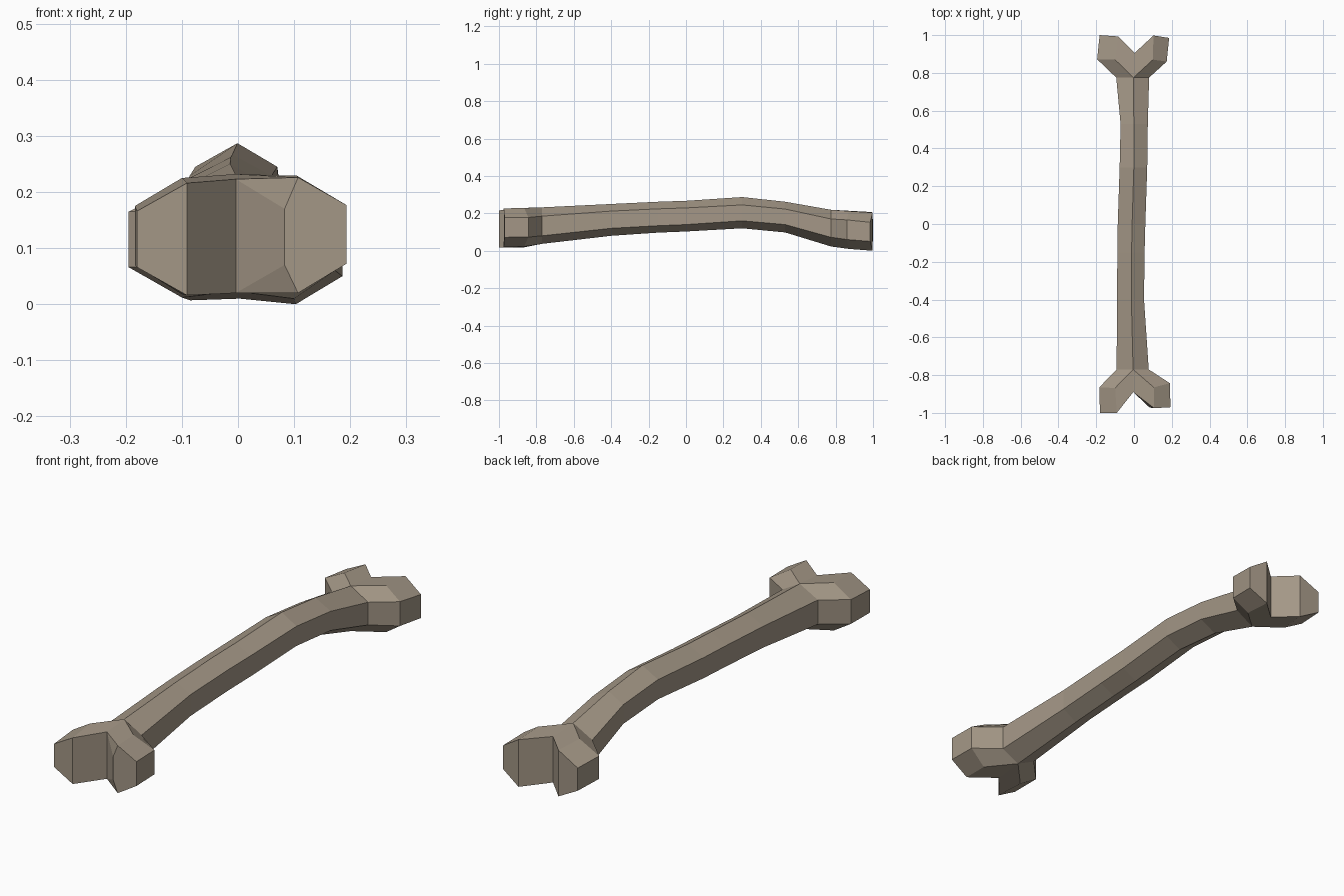
import bpy, bmesh

if "Cube" in bpy.data.objects:
    bpy.data.objects.remove(bpy.data.objects["Cube"])

bone_mat = bpy.data.materials.new("weathered bone")
bone_mat.diffuse_color = (0.37, 0.31, 0.24, 1)
bone_mat.use_nodes = True
bone_mat.node_tree.nodes["Principled BSDF"].inputs["Base Color"].default_value = bone_mat.diffuse_color

# shaft rings: y, left x, ridge x, right x, z of top, upper side, lower side, bottom
RINGS = [
    (-0.77, -0.092, -0.005, 0.078, 0.232, 0.185, 0.080, 0.037),
    (-0.40, -0.090, -0.014, 0.053, 0.250, 0.212, 0.120, 0.080),
    (-0.15, -0.088, -0.013, 0.056, 0.262, 0.224, 0.134, 0.097),
    (0.00, -0.086, -0.010, 0.060, 0.267, 0.229, 0.140, 0.103),
    (0.30, -0.076, -0.001, 0.070, 0.287, 0.245, 0.160, 0.120),
    (0.53, -0.071, -0.001, 0.073, 0.262, 0.223, 0.140, 0.098),
    (0.775, -0.094, -0.003, 0.080, 0.219, 0.170, 0.072, 0.023),
]

bm = bmesh.new()


def face(*vs):
    bm.faces.new(vs)


# hexagonal shaft with a ridge on top and bottom
rings = []
for y, xl, xm, xr, zt, zu, zl, zb in RINGS:
    rings.append([bm.verts.new(p) for p in (
        (xm, y, zt), (xr, y, zu), (xr, y, zl), (xm, y, zb), (xl, y, zl), (xl, y, zu))])
for a, b in zip(rings, rings[1:]):
    for i in range(6):
        j = (i + 1) % 6
        face(a[i], a[j], b[j], b[i])


def half_ring(outer, ridge, zs):
    """Half hexagon: top ridge, two outer corners, bottom ridge."""
    pts = zip((ridge, outer, outer, ridge), zs)
    return [bm.verts.new((x, y, z)) for (x, y), z in pts]


def knob(start, crotch, mid, end, inner=None):
    """One condyle: half hexagon bent outwards, then straight."""
    m, e = half_ring(*mid), half_ring(*end)
    for a, b in ((start, m), (m, e)):
        for i in range(3):
            face(a[i], a[i + 1], b[i + 1], b[i])
    ct, cb = crotch
    face(start[0], m[0], e[0], ct)
    face(start[3], m[3], e[3], cb)
    if inner:
        iu, il = [bm.verts.new(p) for p in inner]
        face(e[0], ct, iu)
        face(iu, ct, cb, il)
        face(il, cb, e[3])
        face(*e, il, iu)
    else:
        face(e[0], ct, cb, e[3])
        face(*e)


def halves(r):
    return [r[0], r[5], r[4], r[3]], [r[0], r[1], r[2], r[3]]


# front pair of knobs
left, right = halves(rings[0])
crotch = [bm.verts.new((-0.004, -0.89, z)) for z in (0.223, 0.020)]
knob(left, crotch,
     ((-0.184, -0.865), (-0.10, -0.868), (0.225, 0.175, 0.070, 0.018)),
     ((-0.180, -1.0), (-0.091, -1.0), (0.216, 0.166, 0.066, 0.016)))
knob(right, crotch,
     ((0.190, -0.843), (0.105, -0.865), (0.229, 0.178, 0.073, 0.022)),
     ((0.193, -0.970), (0.107, -0.975), (0.226, 0.177, 0.072, 0.020)),
     ((0.083, -0.972, 0.170), (0.083, -0.972, 0.070)))

# back pair of knobs
left, right = halves(rings[-1])
crotch = [bm.verts.new((0.003, 0.905, z)) for z in (0.209, 0.010)]
knob(left, crotch,
     ((-0.195, 0.872), (-0.10, 0.870), (0.213, 0.165, 0.066, 0.012)),
     ((-0.182, 1.0), (-0.085, 0.993), (0.207, 0.158, 0.060, 0.007)))
knob(right, crotch,
     ((0.173, 0.860), (0.10, 0.870), (0.212, 0.165, 0.060, 0.010)),
     ((0.186, 0.985), (0.103, 0.998), (0.204, 0.152, 0.050, 0.0)))

bmesh.ops.recalc_face_normals(bm, faces=bm.faces[:])
mesh = bpy.data.meshes.new("bone")
bm.to_mesh(mesh)
bm.free()
mesh.materials.append(bone_mat)
bone = bpy.data.objects.new("bone", mesh)
bpy.context.collection.objects.link(bone)
